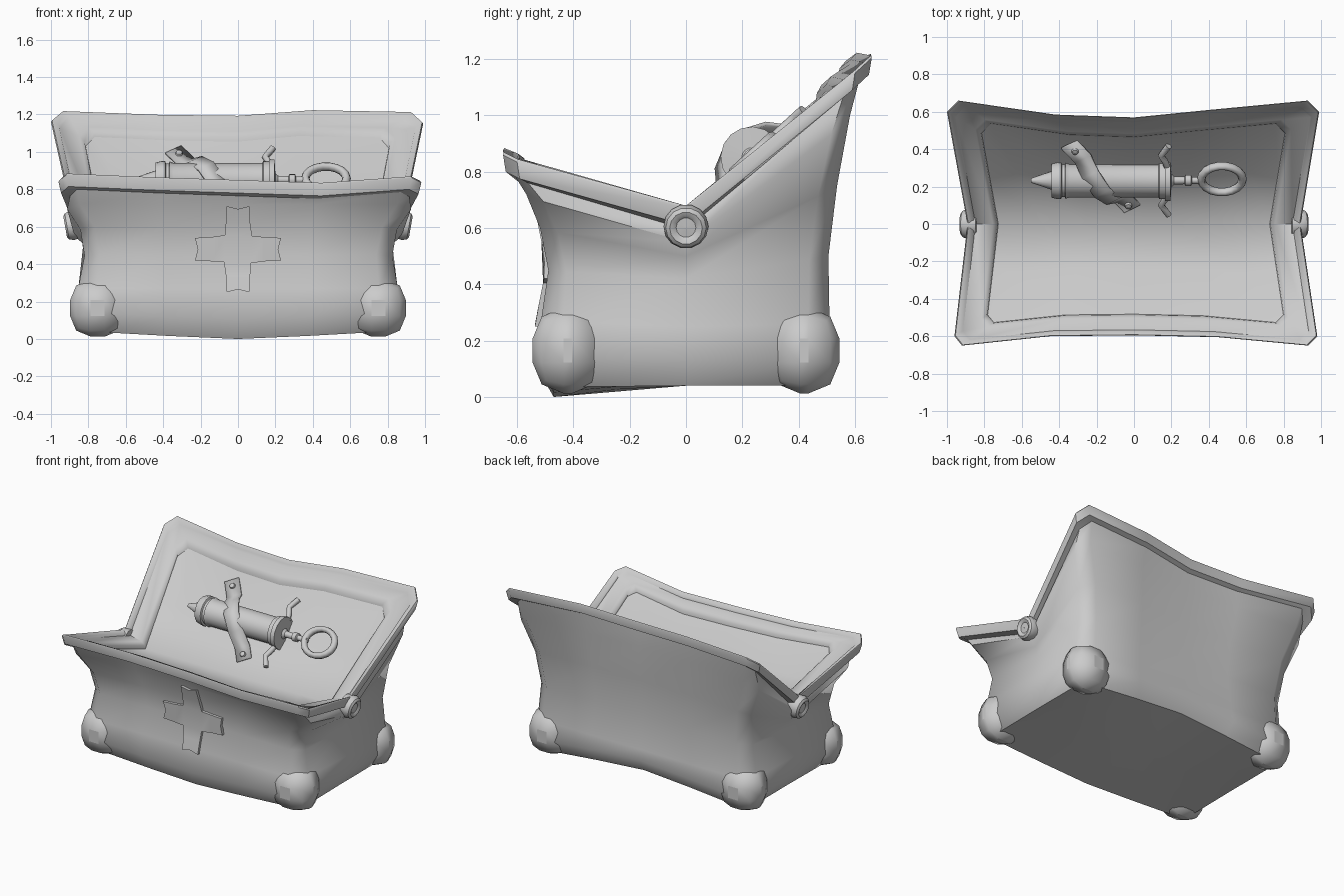
import bpy, math
from mathutils import Vector as V, Matrix as Mx

if "Cube" in bpy.data.objects:
    bpy.data.objects.remove(bpy.data.objects["Cube"])


def make(name, verts, faces, angle=35, matrix=None):
    me = bpy.data.meshes.new(name)
    me.from_pydata([tuple(v) for v in verts], [], faces)
    ob = bpy.data.objects.new(name, me)
    bpy.context.collection.objects.link(ob)
    if matrix:
        ob.matrix_world = matrix
    smooth(ob, angle)
    return ob


def smooth(ob, angle=35):
    bpy.ops.object.select_all(action='DESELECT')
    ob.select_set(True)
    bpy.context.view_layer.objects.active = ob
    bpy.ops.object.shade_smooth_by_angle(angle=math.radians(angle))


def bridge(rings):
    n = len(rings[0])
    verts = [p for r in rings for p in r]
    faces = [(k*n+i, k*n+(i+1) % n, (k+1)*n+(i+1) % n, (k+1)*n+i)
             for k in range(len(rings)-1) for i in range(n)]
    return verts, faces


def cap(loop, flip=False, sag=0.0):
    # rows across the 16-point outline: back, half, hinge line, half, front
    back, front = loop[0:7], loop[8:15][::-1]
    mid = [loop[15].lerp(loop[7], i/6) for i in range(7)]

    def half(a, b):
        return [p.lerp(q, .5) - V((0, 0, sag if 0 < i < 6 else 0))
                for i, (p, q) in enumerate(zip(a, b))]
    verts = back + half(back, mid) + mid + half(mid, front) + front
    faces = [(r*7+i, r*7+7+i, r*7+8+i, r*7+i+1) for r in range(4) for i in range(6)]
    return verts, [f[::-1] for f in faces] if flip else faces


def lathe(name, prof, matrix, n=16):
    rings = [[V((a, r*math.cos(-2*math.pi*i/n), r*math.sin(-2*math.pi*i/n)))
              for i in range(n)] for a, r in prof]
    v, f = bridge(rings)
    return make(name, v, [q[::-1] for q in f], 35, matrix)


# mouth outline: back left-to-right, right hinge, front right-to-left, left hinge
R = [V(p) for p in [
    (-1, .6, 1.16), (-.94, .66, 1.21), (-.42, .585, 1.19), (0, .57, 1.185),
    (.4, .61, 1.215), (.93, .66, 1.205), (.99, .6, 1.15), (.89, 0, .67),
    (.98, -.6, .835), (.93, -.65, .86), (.45, -.605, .825), (0, -.595, .84),
    (-.45, -.6, .855), (-.92, -.65, .875), (-.96, -.6, .84), (-.89, 0, .67)]]
inner = [V((p.x*.815, p.y*.81, p.z-.085-(.045 if p.y > .1 else 0))) for p in R]


def between(t, dz):
    return [a.lerp(b, t) + V((0, 0, dz)) for a, b in zip(R, inner)]


def under(s, dz):
    return [V((p.x*s, p.y*s, p.z-dz)) for p in R]


# frame around the mouth
seam = under(.935, .075)
v, f = bridge([inner, between(.97, .02), between(.82, .03), between(.26, 0),
               between(.22, .012), between(.03, .012), R, under(.985, .06), seam])
make("mouth_frame", v, f, 50)

# lining panel, folded along the hinge line
v, f = cap(inner, sag=.035)
make("lining_panel", v, f, 100)

# leather body
half = [(-1, .85), (-.88, 1), (-.45, 1), (0, 1), (.45, 1), (.88, 1), (1, .85), (1, 0)]
U = half + [(-x, -y) for x, y in half]
rings = [seam]
# half width, back depth, front depth, heights at back / side / front, mouth-shape weight
for X, Yb, Yf, Zb, Zs, Zf, w in [(.925, .58, .57, 1.0, .55, .72, .6),
                                 (.85, .535, .52, .75, .5, .6, .4),
                                 (.825, .505, .49, .5, .42, .45, .25),
                                 (.855, .51, .515, .26, .25, .27, 0),
                                 (.865, .525, .53, .13, .13, .14, 0),
                                 (.81, .47, .47, .04, .04, .035, 0)]:
    ring = []
    for (ux, uy), r in zip(U, R):
        Y, Z = (Yb, Zb) if uy > 0 else (Yf, Zf)
        q = V((ux*X, uy*Y)).lerp(V((r.x*X/.98, r.y*Y/.655)), w)
        z = Zs + (Z-Zs)*abs(uy)
        if Z < .2 and abs(ux) < .5:
            z += .06*(1-abs(ux)) if uy > 0 else -.035*(1-abs(ux))
        ring.append(V((q.x, q.y, z)))
    rings.append(ring)
v, f = bridge(rings)
make("bag_body", v, f, 60)
v, f = cap(rings[-1], True)
make("bag_bottom", v, f, 60)

# corner guards
for sx in (-1, 1):
    for sy in (-1, 1):
        bpy.ops.mesh.primitive_cube_add(size=1, location=(sx*.75, sy*.42, .165))
        ob = bpy.context.object
        ob.name = "corner_guard"
        ob.scale = (.295, .25, .305)
        bpy.ops.object.transform_apply(location=False, rotation=False, scale=True)
        b = ob.modifiers.new("round", 'BEVEL')
        b.width, b.segments, b.limit_method = .11, 2, 'NONE'
        smooth(ob, 50)

# hinge buttons
for a in (0, math.pi):
    m = (Mx.Rotation(a, 4, 'Z') @ Mx.Translation((.865, 0, .61))
         @ Mx.Rotation(math.radians(10), 4, 'Y'))
    lathe("hinge_button", [(-.03, .0005), (-.03, .07), (.025, .08), (.05, .072), (.06, .058),
                           (.056, .045), (.048, .035), (.05, .0005)], m, 14)


# cross patch following the front wall
def wall(z):
    col = [r[11] for r in rings]
    for a, b in zip(col, col[1:]):
        if z >= b.z:
            return a.y + (b.y-a.y)*(a.z-z)/(a.z-b.z)
    return col[-1].y


arm = [(-.07, .075), (-.065, .14), (-.06, .23), (0, .215), (.06, .23), (.065, .14)]
outline = []
for k in range(4):
    c, s = round(math.cos(-k*math.pi/2)), round(math.sin(-k*math.pi/2))
    outline += [(x*c-z*s, .48+x*s+z*c) for x, z in arm]
n = len(outline)
front = [V((x, wall(z)-.02, z)) for x, z in outline]
rear = [p + V((0, .05, 0)) for p in front]
verts = front + rear
faces = [(i, (i+1) % n, n+(i+1) % n, n+i) for i in range(n)]
for k in range(0, n, 6):
    faces += [((k+6) % n, k+5, k+1, k), (k+5, k+4, k+3, k+2, k+1)]
faces.append((18, 12, 6, 0))
make("cross_patch", verts, faces, 40)

# syringe, laid on the back half of the lining
M = Mx.Translation((0, .27, .81)) @ Mx.Rotation(math.radians(42.5), 4, 'X')
axis = M @ Mx.Translation((0, 0, .055))
lathe("syringe_barrel", [
    (-.55, .0005), (-.55, .012), (-.455, .045), (-.44, .05), (-.44, .092), (-.41, .1),
    (-.39, .1), (-.385, .088), (-.37, .088), (-.365, .098), (-.345, .09), (.13, .09),
    (.135, .1), (.165, .1), (.165, .11), (.195, .11), (.2, .035), (.215, .022), (.27, .02),
    (.275, .03), (.305, .03), (.31, .018), (.38, .018), (.38, .0005)], axis, 16)
bpy.ops.mesh.primitive_torus_add(major_radius=.095, minor_radius=.02,
                                 major_segments=18, minor_segments=8)
ring = bpy.context.object
ring.name = "plunger_ring"
ring.matrix_world = axis @ Mx.Translation((.47, .01, 0)) @ Mx.Diagonal((1.16, 1, 1.2, 1))
smooth(ring, 60)

# finger grips
for s in (1, -1):
    cu = bpy.data.curves.new("finger_grip", 'CURVE')
    cu.dimensions, cu.bevel_depth, cu.bevel_resolution = '3D', .018, 2
    cu.use_fill_caps = True
    pts = [(.18, .09, 0), (.165, .14, 0), (.145, .18, 0), (.165, .215, 0), (.185, .25, 0)]
    sp = cu.splines.new('POLY')
    sp.points.add(len(pts)-1)
    for p, (x, y, z) in zip(sp.points, pts):
        p.co = (x, y*s, z, 1)
    ob = bpy.data.objects.new("finger_grip", cu)
    bpy.context.collection.objects.link(ob)
    ob.matrix_world = axis

# strap over the barrel with rivets at its ends
path = [(-.345, .25, .05), (-.275, .15, .05), (-.235, .095, .115), (-.17, 0, .16),
        (-.105, -.095, .115), (-.06, -.16, .03), (-.01, -.235, .025)]
side = V((.83, .56, 0))*.05
verts, faces = [], []
for i, p in enumerate(path):
    verts += [V(p)-side, V(p)+side]
    if i:
        faces.append((2*i-2, 2*i, 2*i+1, 2*i-1))
ob = make("strap", verts, faces, 60, M)
ob.modifiers.new("thick", 'SOLIDIFY').thickness = .014
for x, y, z in ((-.315, .21, .052), (-.03, -.205, .028)):
    m = M @ Mx.Translation((x, y, z)) @ Mx.Rotation(-math.pi/2, 4, 'Y')
    lathe("strap_rivet", [(0, .02), (.012, .017), (.016, .0005)], m, 10)
